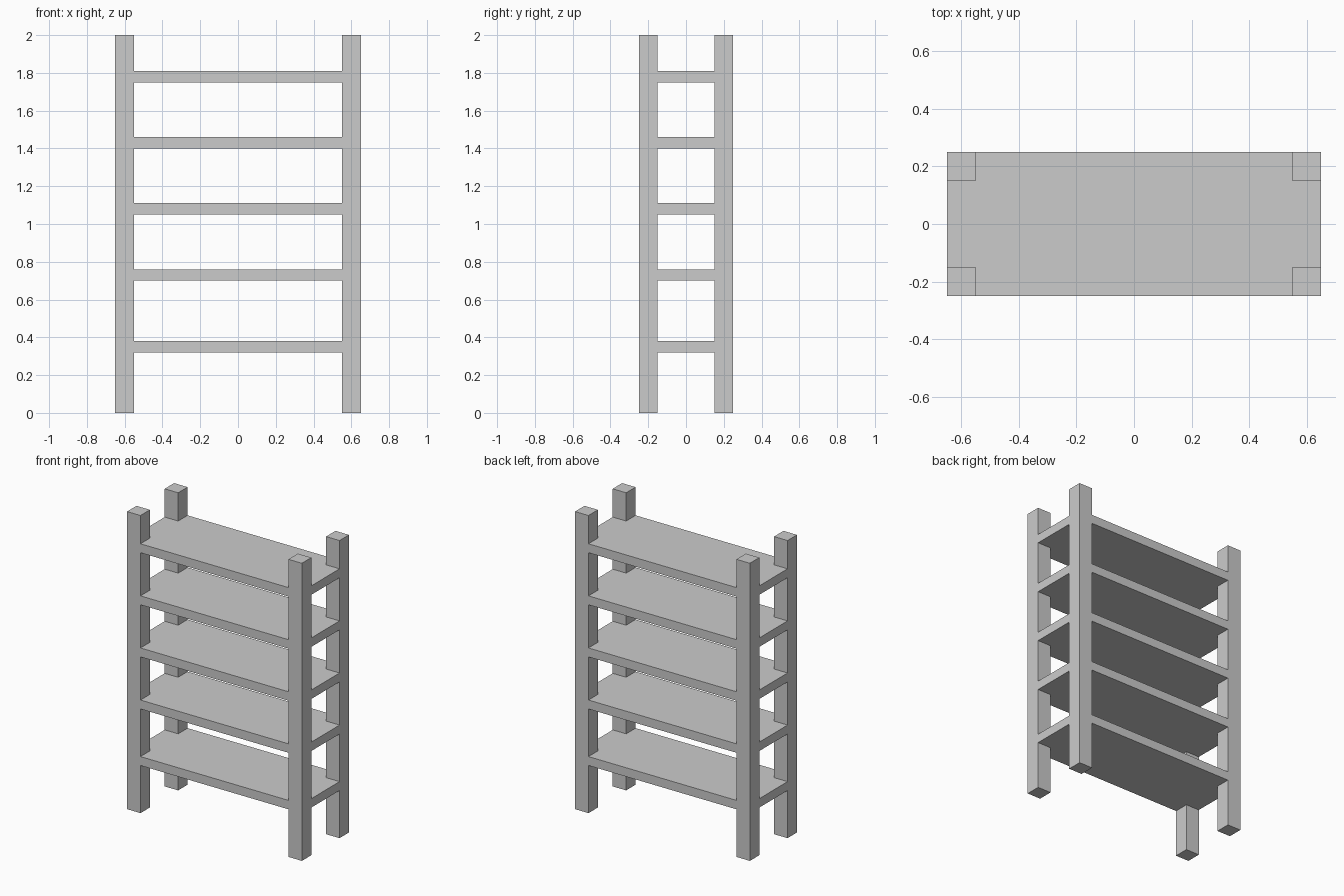
import bpy
import bmesh

if "Cube" in bpy.data.objects:
    bpy.data.objects.remove(bpy.data.objects["Cube"], do_unlink=True)

HALF_X, HALF_Y, HEIGHT = 0.65, 0.25, 2.0
POST = 0.1
THICKNESS = 0.06
SHELF_BOTTOMS = [0.32, 0.70, 1.05, 1.40, 1.75]

grey = bpy.data.materials.new("plain grey")
grey.use_nodes = True
colour = (0.6, 0.6, 0.6, 1)
grey.diffuse_color = colour
grey.node_tree.nodes["Principled BSDF"].inputs["Base Color"].default_value = colour


def prism(name, outline, bottom, height):
    """Extrude a flat outline upwards into a solid part."""
    bm = bmesh.new()
    base = bm.faces.new([bm.verts.new((x, y, bottom)) for x, y in outline])
    top = bmesh.ops.extrude_face_region(bm, geom=[base], use_keep_orig=True)["geom"]
    verts = [v for v in top if isinstance(v, bmesh.types.BMVert)]
    bmesh.ops.translate(bm, verts=verts, vec=(0, 0, height))
    bmesh.ops.recalc_face_normals(bm, faces=bm.faces)
    mesh = bpy.data.meshes.new(name)
    bm.to_mesh(mesh)
    bm.free()
    mesh.materials.append(grey)
    obj = bpy.data.objects.new(name, mesh)
    bpy.context.collection.objects.link(obj)
    return obj


# Four square corner posts
inner_x, inner_y = HALF_X - POST, HALF_Y - POST
for sx, side in ((1, "left"), (-1, "right")):
    for sy, end in ((-1, "front"), (1, "back")):
        xa, xb = sx * inner_x, sx * HALF_X
        ya, yb = sy * inner_y, sy * HALF_Y
        prism(f"{end}_{side}_post", [(xa, ya), (xb, ya), (xb, yb), (xa, yb)], 0, HEIGHT)

# Shelves flush with the posts, notched around them at the corners
quarter = [(HALF_X, inner_y), (inner_x, inner_y), (inner_x, HALF_Y)]
half = quarter + [(-x, y) for x, y in reversed(quarter)]
notched = half + [(x, -y) for x, y in reversed(half)]
for number, bottom in enumerate(SHELF_BOTTOMS, 1):
    prism(f"shelf_{number}", notched, bottom, THICKNESS)
